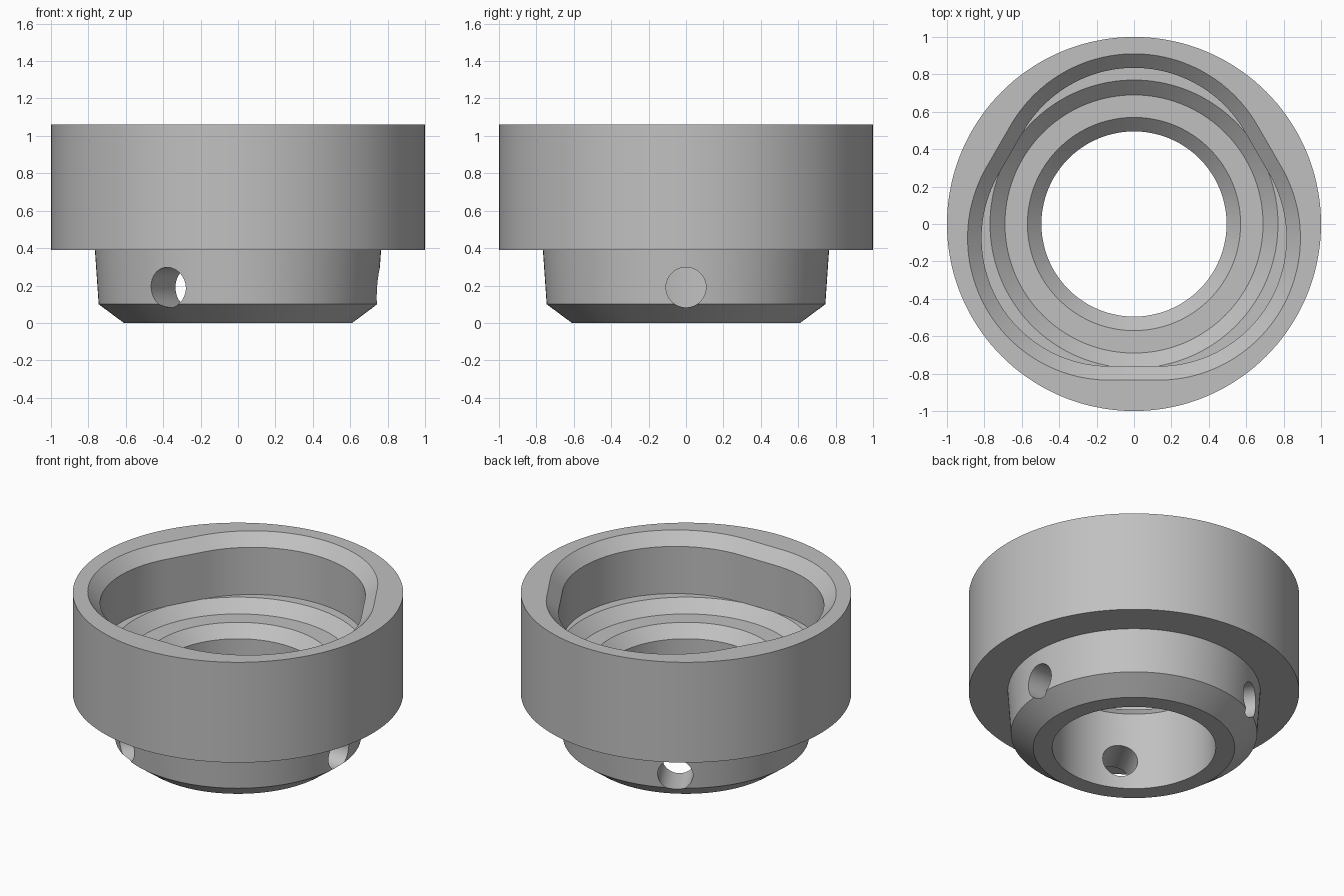
import bpy, bmesh, math
from mathutils import Vector, Matrix

cube = bpy.data.objects.get("Cube")
if cube:
    bpy.data.objects.remove(cube, do_unlink=True)

SEGMENTS = 144

grey = bpy.data.materials.new("plain grey")
grey.use_nodes = True
grey.diffuse_color = (0.53, 0.53, 0.53, 1)
grey.node_tree.nodes["Principled BSDF"].inputs["Base Color"].default_value = (0.53, 0.53, 0.53, 1)


def circle(radius, z):
    step = math.tau / SEGMENTS
    return [Vector((radius * math.cos(i * step), radius * math.sin(i * step), z))
            for i in range(SEGMENTS)]


def rounded_triangle(radius, z, offset=0.15):
    """Outline around three equal circles, with lobes at 90, 210 and 330 degrees."""
    points = []
    for lobe in (90, 210, 330):
        centre = Vector((math.cos(math.radians(lobe)), math.sin(math.radians(lobe)), 0)) * offset
        for i in range(49):
            a = math.radians(lobe - 60 + 120 * i / 48)
            points.append(centre + Vector((radius * math.cos(a), radius * math.sin(a), z)))
    return points


def loft(name, rings, closed=False):
    """Skin a stack of rings; closed joins last to first, otherwise cap the ends."""
    bm = bmesh.new()
    loops = [[bm.verts.new(p) for p in ring] for ring in rings]
    pairs = list(zip(loops, loops[1:]))
    if closed:
        pairs.append((loops[-1], loops[0]))
    else:
        bm.faces.new(loops[0])
        bm.faces.new(loops[-1])
    for low, high in pairs:
        n = len(low)
        for i in range(n):
            j = (i + 1) % n
            bm.faces.new((low[i], low[j], high[j], high[i]))
    bmesh.ops.recalc_face_normals(bm, faces=bm.faces)
    mesh = bpy.data.meshes.new(name)
    bm.to_mesh(mesh)
    bm.free()
    mesh.materials.append(grey)
    obj = bpy.data.objects.new(name, mesh)
    bpy.context.collection.objects.link(obj)
    return obj


# Turned body: tapered neck, wide collar, stepped bore
profile = [(0.495, 0), (0.61, 0), (0.745, 0.10), (0.765, 0.39), (1, 0.39), (1, 1.06),
           (0.70, 1.06), (0.70, 0.672), (0.772, 0.672),
           (0.69, 0.595), (0.57, 0.595), (0.495, 0.52)]
body = loft("collar_body", [circle(r, z) for r, z in profile], closed=True)

# Three-lobed pocket with a chamfered mouth
pocket = loft("pocket_cutter", [rounded_triangle(r, z) for r, z in
                                ((0.685, 0.67), (0.685, 0.985), (0.76, 1.06), (0.76, 1.2))])
cutters = [pocket]

# Three radial holes through the neck
for angle in (0, 120, 240):
    hole = loft("hole_cutter", [[p * 1 for p in circle(0.107, z)] for z in (0.3, 0.95)])
    hole.data.transform(Matrix.Translation((0, 0, 0.19))
                        @ Matrix.Rotation(math.radians(angle), 4, "Z")
                        @ Matrix.Rotation(math.pi / 2, 4, "Y"))
    cutters.append(hole)

bpy.ops.object.select_all(action="DESELECT")
bpy.context.view_layer.objects.active = body
body.select_set(True)
for cutter in cutters:
    cutter.hide_render = True
    cut = body.modifiers.new("cut", "BOOLEAN")
    cut.operation = "DIFFERENCE"
    cut.solver = "EXACT"
    cut.object = cutter
    bpy.ops.object.modifier_apply(modifier=cut.name)
for cutter in cutters:
    bpy.data.objects.remove(cutter, do_unlink=True)

bpy.ops.object.shade_smooth_by_angle(angle=math.radians(25))
